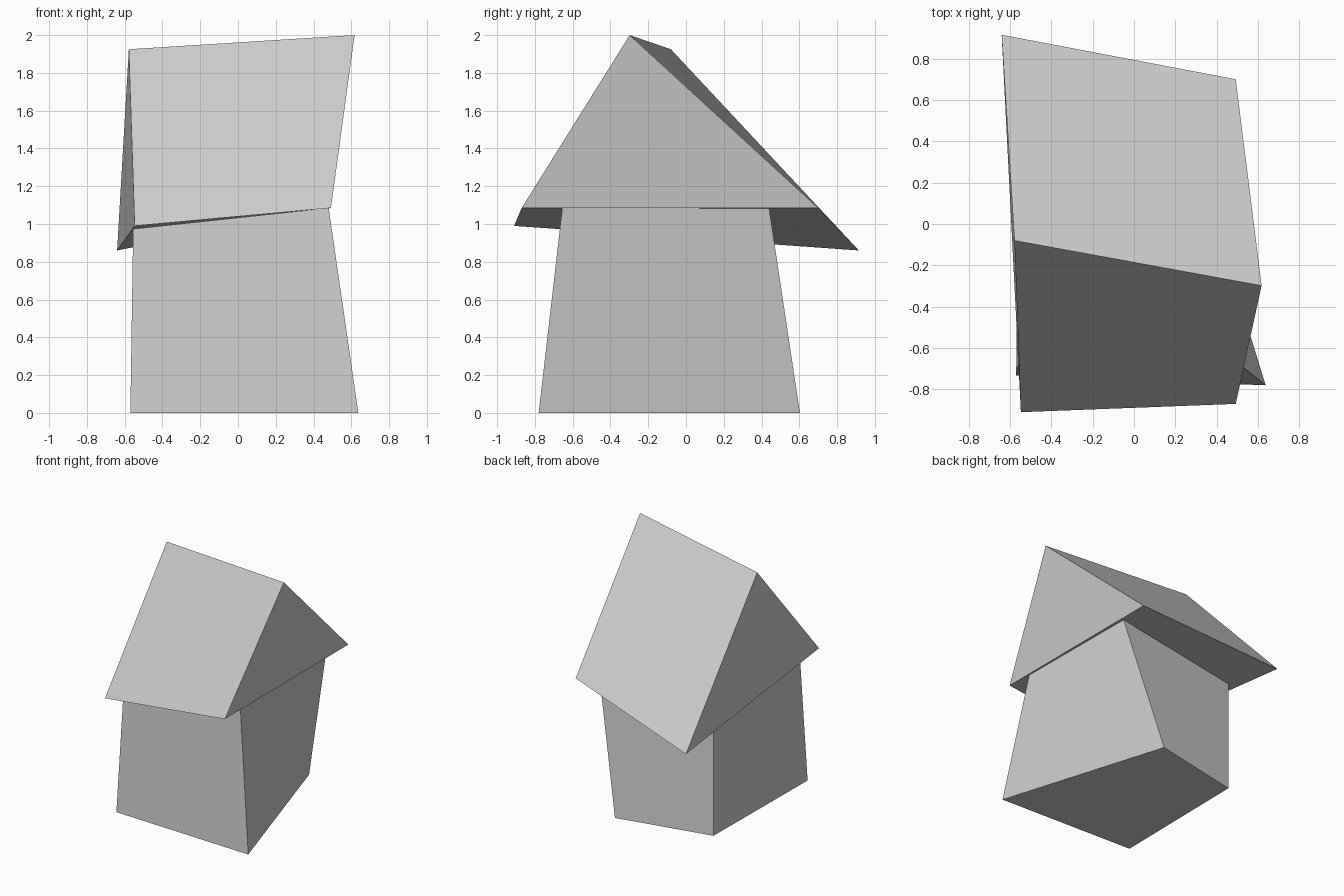
import bpy
import bmesh

if "Cube" in bpy.data.objects:
    bpy.data.objects.remove(bpy.data.objects["Cube"])


def loft(name, start, end):
    """Closed solid joining two matching end profiles."""
    bm = bmesh.new()
    a = [bm.verts.new(p) for p in start]
    b = [bm.verts.new(p) for p in end]
    n = len(a)
    bm.faces.new(a)
    bm.faces.new(b)
    # The corner each quad starts from sets which way its twisted surface folds
    for i in range(n):
        j = (i + 1) % n
        bm.faces.new((a[j], b[j], b[i], a[i]))
    bmesh.ops.recalc_face_normals(bm, faces=bm.faces)
    mesh = bpy.data.meshes.new(name)
    bm.to_mesh(mesh)
    bm.free()
    obj = bpy.data.objects.new(name, mesh)
    bpy.context.collection.objects.link(obj)
    return obj


# Crooked walls: floor outline up to the tilted eave line
loft("house_walls",
     [(-0.57, -0.732, 0), (0.637, -0.78, 0), (0.21, 0.603, 0), (-0.555, 0.443, 0)],
     [(-0.555, -0.66, 0.974), (0.48, -0.655, 1.085),
      (0.472, 0.44, 1.085), (-0.555, 0.443, 0.906)])

# Skewed gable roof: left gable to right gable (front eave, ridge, back eave)
loft("gable_roof",
     [(-0.547, -0.91, 0.99), (-0.578, -0.08, 1.925), (-0.64, 0.915, 0.86)],
     [(0.492, -0.87, 1.085), (0.617, -0.298, 2.0), (0.492, 0.70, 1.085)])
